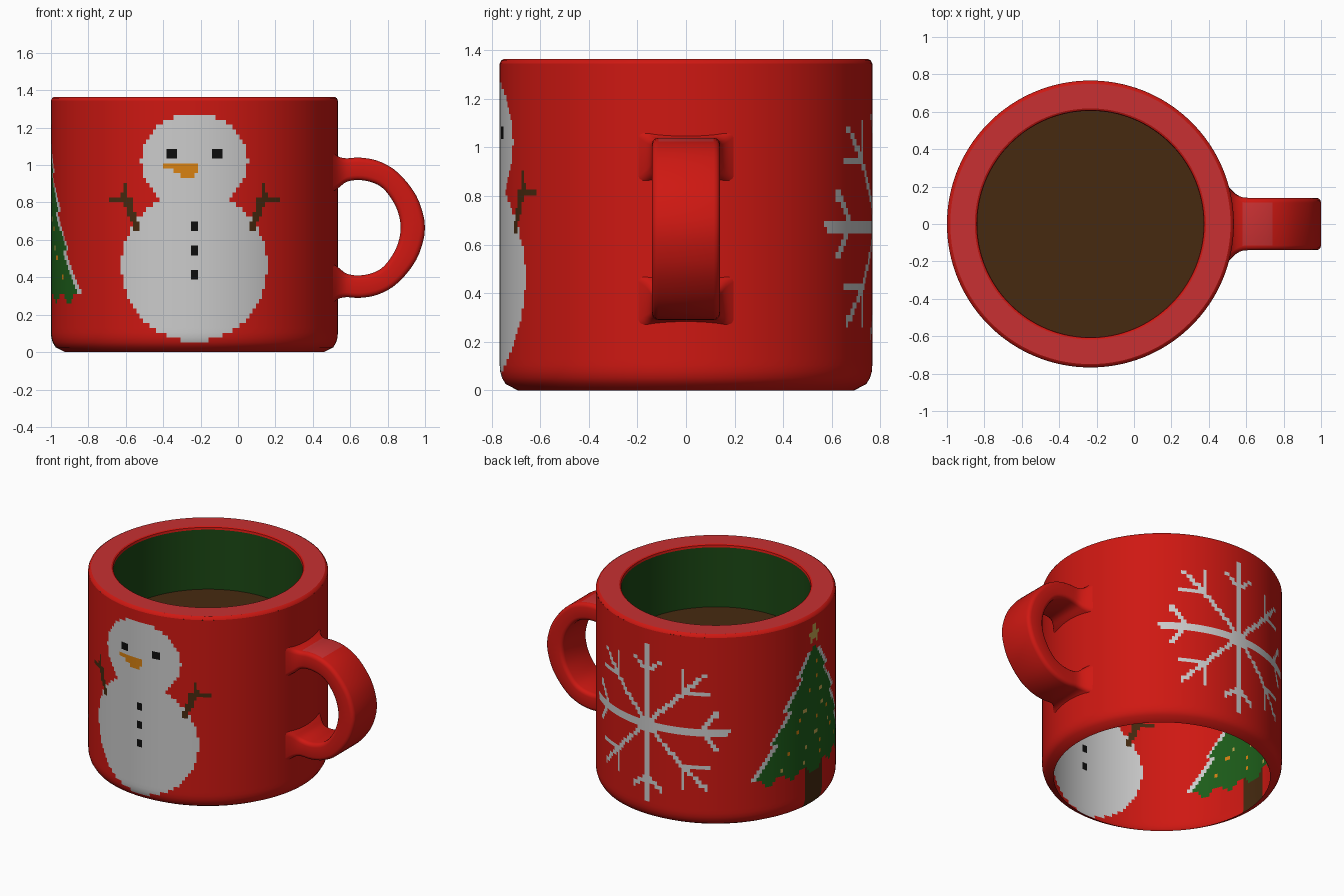
import bpy, bmesh, math, random
from mathutils import Vector

if "Cube" in bpy.data.objects:
    bpy.data.objects.remove(bpy.data.objects["Cube"])

CX, R, H = -0.233, 0.767, 1.365
COLS = 256
random.seed(4)

COLORS = dict(red=(.62, .009, .006), rim_red=(.58, .03, .032), white=(.62, .62, .62),
              lining_green=(.011, .065, .007), tree_green=(.012, .11, .01),
              brown=(.061, .023, .005), orange=(.68, .22, .006),
              black=(.004, .004, .004), gold=(.55, .38, .08))
MATS = {}
for name, c in COLORS.items():
    MATS[name] = bpy.data.materials.new(name)
    MATS[name].diffuse_color = (*c, 1)
KEYS = list(COLORS)


def finish(bm, name, angle=35):
    mesh = bpy.data.meshes.new(name)
    bm.to_mesh(mesh)
    bm.free()
    for k in KEYS:
        mesh.materials.append(MATS[k])
    ob = bpy.data.objects.new(name, mesh)
    bpy.context.collection.objects.link(ob)
    bpy.ops.object.select_all(action='DESELECT')
    ob.select_set(True)
    bpy.context.view_layer.objects.active = ob
    bpy.ops.object.shade_smooth_by_angle(angle=math.radians(angle))
    return ob


def lathe(name, profile, paint, cols=COLS):
    """Revolve (radius, z) points; paint(angle, z) names each face's colour."""
    bm = bmesh.new()
    step = 2 * math.pi / cols
    rings = [[bm.verts.new((CX + r * math.cos(i * step), r * math.sin(i * step), z))
              for i in range(cols)] for r, z in profile]
    for j in range(len(rings) - 1):
        z = (profile[j][1] + profile[j + 1][1]) / 2
        for i in range(cols):
            k = (i + 1) % cols
            f = bm.faces.new((rings[j][i], rings[j][k], rings[j + 1][k], rings[j + 1][i]))
            f.material_index = KEYS.index(paint((i + .5) * step, z))
    return finish(bm, name)


# ---- painted decorations ----
def near(p, a, b, w):
    p, a, b = Vector(p), Vector(a), Vector(b)
    t = max(0, min(1, (p - a).dot(b - a) / (b - a).length_squared))
    return (a + (b - a) * t - p).length < w


def in_poly(x, y, pts):
    inside = False
    for (x1, y1), (x2, y2) in zip(pts, pts[1:] + pts[:1]):
        if (y1 > y) != (y2 > y) and x < x1 + (y - y1) * (x2 - x1) / (y2 - y1):
            inside = not inside
    return inside


NOSE = [(-.19, 1.012), (.01, 1.012), (.025, .97), (0, .93), (-.05, .935)]


def snowman(x, z):
    a = abs(x)
    if abs(a - .122) < .02 and 1.035 < z < 1.092:
        return 'black'
    if in_poly(x, z, NOSE):
        return 'orange'
    if a < .02 and any(abs(z - b) < h for b, h in ((.68, .025), (.545, .025), (.42, .03))):
        return 'black'
    if near((a, z), (.305, .66), (.375, .84), .019) or near((a, z), (.37, .82), (.37, .90), .016) \
            or near((a, z), (.35, .82), (.435, .82), .018):
        return 'brown'
    if (x / .285) ** 2 + ((z - 1.02) / .255) ** 2 < 1 or (x / .39) ** 2 + ((z - .46) / .402) ** 2 < 1:
        return 'white'


FLAKE = [((0, 0), (.55, 0), .024), ((0, 0), (0, .53), .02), ((0, 0), (.40, .40), .015),
         ((.25, .25), (.25, .42), .012), ((.25, .25), (.42, .25), .014),
         ((.37, 0), (.48, .13), .016), ((0, .37), (.10, .45), .015)]


def snowflake(u, z):
    p = (abs(u), abs(z - .683))
    if max(p) < .045 or any(near(p, a, b, w) for a, b, w in FLAKE):
        return 'white'


STAR = [(r * math.sin(k * math.pi / 5), 1.225 + r * math.cos(k * math.pi / 5))
        for k in range(10) for r in [(.09, .035)[k % 2]]]
DOTS = []
for row in range(8):
    z = .38 + row * .09
    half = (1.12 - z) * .5
    n = max(1, round(half * 12))
    DOTS += [(-half + 2 * half * (i + .5) / n + random.uniform(-.03, .03),
              z + random.uniform(-.03, .03)) for i in range(n)]


def tree(u, z):
    if in_poly(u, z, STAR):
        return 'gold'
    floor = .29 + .03 * math.cos(abs(u) * 36 + 2)
    if floor < z < 1.18:
        tier = ((1.18 - z) / .215) % 1
        half = (1.18 - z) * .54 + .045 * (tier - .6)
        if abs(u) < half:
            for du, dz in DOTS:
                if abs(u - du) < .0105 and abs(z - dz) < .014:
                    return 'gold' if int(du * 100) % 2 else 'orange'
            return 'tree_green'
        if abs(u) < half + .035 and z < 1.1:
            return 'white'
    if abs(u) < .095 and .035 < z < .34:
        return 'brown'


def paint_wall(a, z):
    deg = math.degrees(a)
    hit = None
    if 225 < deg < 315:
        hit = snowman(R * math.cos(a), z)
    elif 45 < deg < 135:
        hit = snowflake(R * (a - math.pi / 2), z)
    elif 135 <= deg <= 225:
        hit = tree(R * (a - math.pi), z)
    return hit or 'red'


# ---- outer wall, rounded at the foot and open underneath ----
def wall_radius(z):
    t = max(0, (.1 - z) / .1)
    return R - .075 * (1 - math.sqrt(1 - t * t))


ROWS = 52
lathe('cup_wall', [(wall_radius(i * 1.345 / ROWS), i * 1.345 / ROWS) for i in range(ROWS + 1)], paint_wall)

# ---- rim: rounded shoulder, flat top, inner lip ----
lathe('rim_edge', [(R, 1.345), (R - .006, 1.358), (R - .018, H)], lambda a, z: 'red', 128)
lathe('rim_top', [(R - .018, H), (.618, H)], lambda a, z: 'rim_red', 128)
lathe('inner_lip', [(.618, H), (.608, 1.36), (.605, 1.345)], lambda a, z: 'red', 128)
lathe('inner_lining', [(.605, 1.345), (.605, .92)], lambda a, z: 'lining_green', 128)

# ---- drink surface ----
bm = bmesh.new()
bmesh.ops.create_circle(bm, cap_ends=True, segments=128, radius=.605)
bmesh.ops.translate(bm, verts=bm.verts, vec=(CX, 0, .925))
for f in bm.faces:
    f.material_index = KEYS.index('brown')
finish(bm, 'drink')

# ---- handle: outer x,z / inner x,z / half width, mirrored about mid height ----
upper = [(.505, 1.07, .505, .855, .2), (.535, 1.046, .54, .88, .165), (.58, 1.036, .58, .91, .143),
         (.65, 1.04, .64, .92, .14), (.74, 1.025, .71, .91, .14), (.83, .98, .77, .88, .14),
         (.91, .90, .82, .82, .14), (.97, .80, .855, .75, .14)]
keys = upper + [(1.0, .665, .87, .665, .14)] + \
    [(a, 1.33 - b, c, 1.33 - d, w) for a, b, c, d, w in reversed(upper)]


def spline(p0, p1, p2, p3, t):
    return [.5 * (2 * b + (c - a) * t + (2 * a - 5 * b + 4 * c - d) * t * t + (3 * b - a - 3 * c + d) * t ** 3)
            for a, b, c, d in zip(p0, p1, p2, p3)]


path = []
for i in range(len(keys) - 1):
    quad = (keys[max(i - 1, 0)], keys[i], keys[i + 1], keys[min(i + 2, len(keys) - 1)])
    path += [spline(*quad, k / 3) for k in range(3)]
path.append(keys[-1])

bm = bmesh.new()
loops = []
for ox, oz, ix, iz, w in path:
    outer, inner = Vector((ox, 0, oz)), Vector((ix, 0, iz))
    mid, half = (outer + inner) / 2, (outer - inner) / 2
    c = .026
    loop = []
    for sy, sn, start in ((1, 1, 0), (-1, 1, 90), (-1, -1, 180), (1, -1, 270)):
        for k in range(4):
            a = math.radians(start + 30 * k)
            y = sy * (w - c) + c * math.cos(a)
            n = sn * (half.length - c) + c * math.sin(a)
            loop.append(bm.verts.new(mid + half.normalized() * n + Vector((0, y, 0))))
    loops.append(loop)
for a, b in zip(loops, loops[1:]):
    for i in range(16):
        k = (i + 1) % 16
        f = bm.faces.new((a[i], a[k], b[k], b[i]))
        m = f.calc_center_median()
        f.material_index = KEYS.index('rim_red' if i == 3 and .58 < m.x < .75 and m.z > 1 else 'red')
bmesh.ops.recalc_face_normals(bm, faces=bm.faces)
finish(bm, 'handle', 50)

for m in bpy.data.materials:
    if m.users and not m.is_grease_pencil:
        m.use_nodes = True
        m.node_tree.nodes["Principled BSDF"].inputs["Base Color"].default_value = m.diffuse_color
